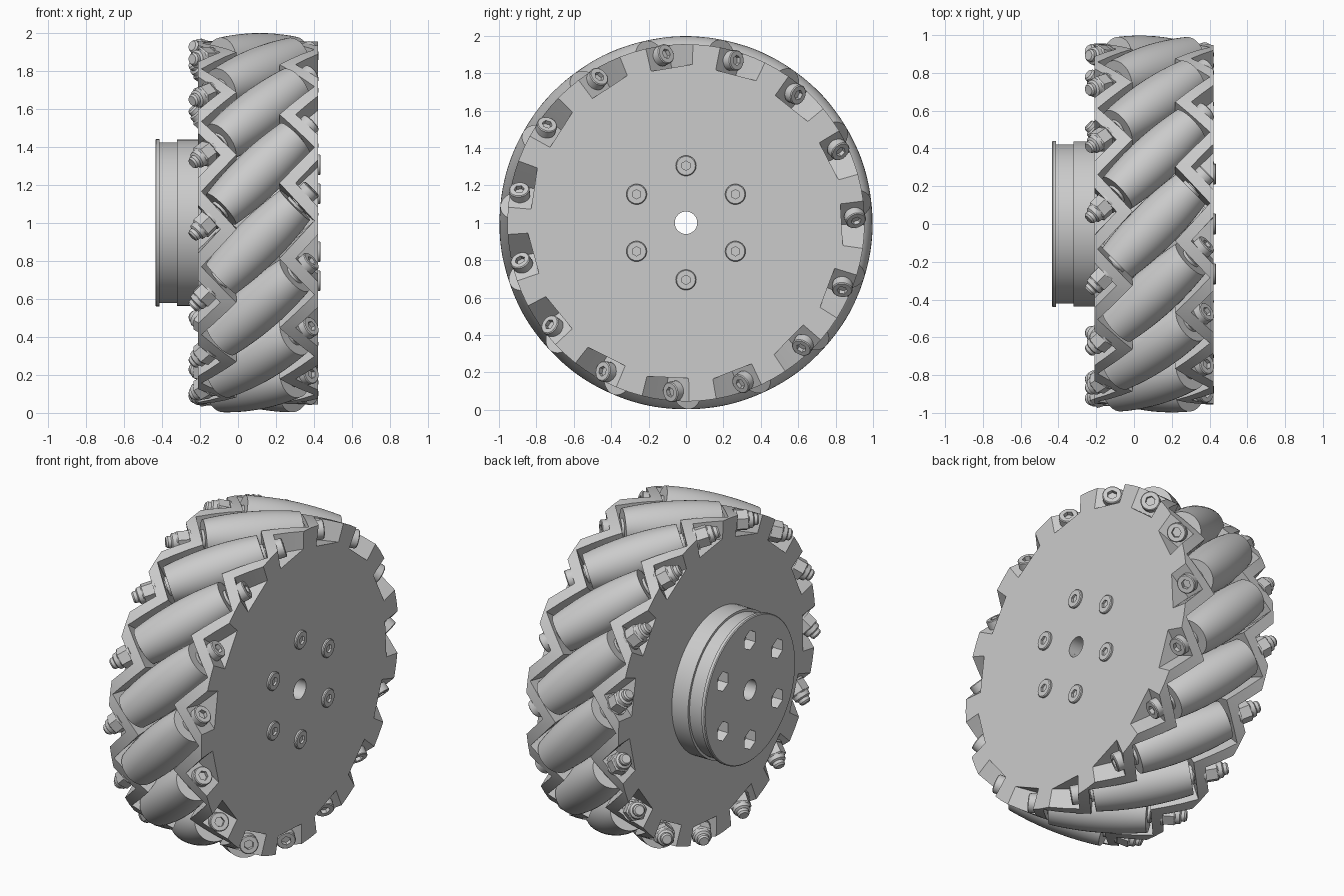
import bpy, bmesh
from math import cos, sin, pi, radians, degrees, sqrt, atan
from mathutils import Matrix, Vector

if "Cube" in bpy.data.objects:
    bpy.data.objects.remove(bpy.data.objects["Cube"])

N = 15                    # rollers
STEP = 360 / N
XC, RC = 0.105, 0.865     # roller centre: x and radius from wheel axis
PHASE = 18.7              # angle of first roller
SEAT = 0.29               # seat distance along the roller axis


def frame(ex, ey, ez, pos):
    m = Matrix((ex, ey, ez)).transposed().to_4x4()
    m.translation = pos
    return m


# Wheel frame: local z runs along global x
WHEEL = frame((0, 1, 0), (0, 0, 1), (1, 0, 0), (0, 0, 1))


def loft(name, angles, fn, closed=False):
    """Lathe whose (radius, height) profile may vary with the angle in degrees."""
    bm = bmesh.new()
    rings = []
    for a in angles:
        c, s = cos(radians(a)), sin(radians(a))
        rings.append([bm.verts.new((r * c, r * s, h)) for r, h in fn(a)])
    k = len(rings[0])
    for i, ring in enumerate(rings):
        nxt = rings[(i + 1) % len(rings)]
        for j in range(k if closed else k - 1):
            q = (j + 1) % k
            bm.faces.new((ring[j], nxt[j], nxt[q], ring[q]))
    bmesh.ops.remove_doubles(bm, verts=bm.verts, dist=1e-5)
    bmesh.ops.recalc_face_normals(bm, faces=bm.faces)
    me = bpy.data.meshes.new(name)
    bm.to_mesh(me)
    bm.free()
    return me


def place(name, me, matrix):
    ob = bpy.data.objects.new(name, me)
    bpy.context.collection.objects.link(ob)
    ob.matrix_world = matrix
    return ob


def turn(n):
    return [360 * i / n for i in range(n)]


def hexr(r, a):
    return r * cos(pi / 6) / cos(radians(a % 60 - 30))


def smooth(ob):
    bpy.ops.object.select_all(action='DESELECT')
    ob.select_set(True)
    bpy.context.view_layer.objects.active = ob
    bpy.ops.object.shade_smooth_by_angle(angle=radians(25))


# Side plates: flat disc with a zigzag rim of roller seats and bolt pockets
FLAT, AMP, WALL = 0.42, 0.184, 0.085
SX = XC + SEAT / sqrt(2)
XMAX = SX + AMP / 2
UC = (XMAX - (FLAT - WALL)) / AMP * 12
seat_start = -PHASE + degrees(atan(SEAT / sqrt(2) / RC)) - 6


def plate_profile(phi):
    u = (-phi - seat_start + 1e-7) % STEP
    xi = XMAX - AMP * (u if u < 12 else STEP - u) / 12
    xo = min(xi + WALL, FLAT)
    rp = 0.83 / cos(radians(u - 8))
    return [(0.06, 0.37), (0.74, 0.37), (0.74, xi), (0.955, xi),
            (0.955, xo), (rp, xo), (rp, FLAT), (0.06, FLAT)]


cuts = [0, UC, (UC + 12) / 2, 12, 18 - UC / 2, 24 - UC]
plate_angles = [-(seat_start + STEP * i + u) for i in range(N) for u in cuts]
plate = loft("side_plate", plate_angles, plate_profile, closed=True)
place("outer_plate", plate, WHEEL)
# the other plate is the same part turned half way round a roller's radial line
ph = radians(PHASE)
mid = Matrix.Translation((XC, 0, 1))
flip = mid @ Matrix.Rotation(pi, 4, Vector((0, cos(ph), sin(ph)))) @ mid.inverted()
place("inner_plate", plate, flip @ WHEEL)

# Barrel rollers with end bosses
HALF = 0.275
barrel = [(0, -SEAT), (0.055, -SEAT), (0.055, -HALF)]
for i in range(13):
    s = -HALF + 2 * HALF * i / 12
    barrel.append((0.998 - sqrt(RC * RC + s * s / 2), s))
barrel += [(0.055, HALF), (0.055, SEAT), (0, SEAT)]
roller = loft("roller", turn(40), lambda a: barrel)

# Axle bolt, washer and locknut
axle = loft("axle_bolt", turn(24), lambda a: [
    (0, -0.49), (0.026, -0.49), (0.034, -0.48), (0.034, 0.35), (0.055, 0.35),
    (0.055, 0.395), (0.05, 0.40), (hexr(0.028, a), 0.40),
    (hexr(0.028, a), 0.375), (0, 0.375)])
nut = loft("locknut", turn(24), lambda a: [
    (0.03, -0.35), (0.064, -0.35), (0.064, -0.362), (hexr(0.062, a), -0.362),
    (hexr(0.062, a), -0.425), (0.05, -0.432), (0.047, -0.455), (0.036, -0.462),
    (0.03, -0.462)], closed=True)

for i in range(N):
    p = radians(PHASE + STEP * i)
    er = Vector((0, cos(p), sin(p)))
    ax = Vector((1, sin(p), -cos(p))).normalized()
    m = frame(er, ax.cross(er), ax, Vector((XC, 0, 1)) + er * RC)
    place(f"roller_{i}", roller, m)
    place(f"axle_bolt_{i}", axle, m)
    place(f"locknut_{i}", nut, m)

# Spacer drum between the plates
spacer = loft("spacer", turn(64), lambda a: [
    (0.06, -0.17), (0.42, -0.17), (0.42, 0.38), (0.06, 0.38)], closed=True)
place("spacer_drum", spacer, WHEEL)

# Stepped hub with hexagonal nut recesses
hub_me = loft("hub", turn(72), lambda a: [
    (0.06, -0.2), (0.06, -0.435), (0.435, -0.435), (0.44, -0.43), (0.44, -0.412),
    (0.422, -0.412), (0.422, -0.32), (0.437, -0.32), (0.437, -0.2)], closed=True)
hub = place("hub", hub_me, WHEEL)
cutter_me = loft("recess", turn(6), lambda a: [
    (0, -0.5), (0.06, -0.5), (0.06, -0.37), (0, -0.37)])

# Hub screws on the outer face
screw = loft("hub_screw", turn(24), lambda a: [
    (0, 0.41), (0.055, 0.41), (0.055, 0.43), (0.05, 0.435),
    (hexr(0.025, a), 0.435), (hexr(0.025, a), 0.422), (0, 0.422)])
bpy.context.view_layer.objects.active = hub
for i in range(6):
    a = radians(30 + 60 * i)
    m = WHEEL @ Matrix.Translation((0.305 * cos(a), 0.305 * sin(a), 0)) \
        @ Matrix.Rotation(pi / 6, 4, 'Z')
    place(f"hub_screw_{i}", screw, m)
    cutter = place("recess_cutter", cutter_me, m)
    cutter.hide_render = True
    mod = hub.modifiers.new("recess", 'BOOLEAN')
    mod.object = cutter
    mod.solver = 'EXACT'
    bpy.ops.object.modifier_apply(modifier=mod.name)
    bpy.data.objects.remove(cutter)

# Smooth shading once per shared mesh
done = set()
for ob in list(bpy.context.collection.objects):
    if ob.data.name not in done:
        done.add(ob.data.name)
        smooth(ob)
